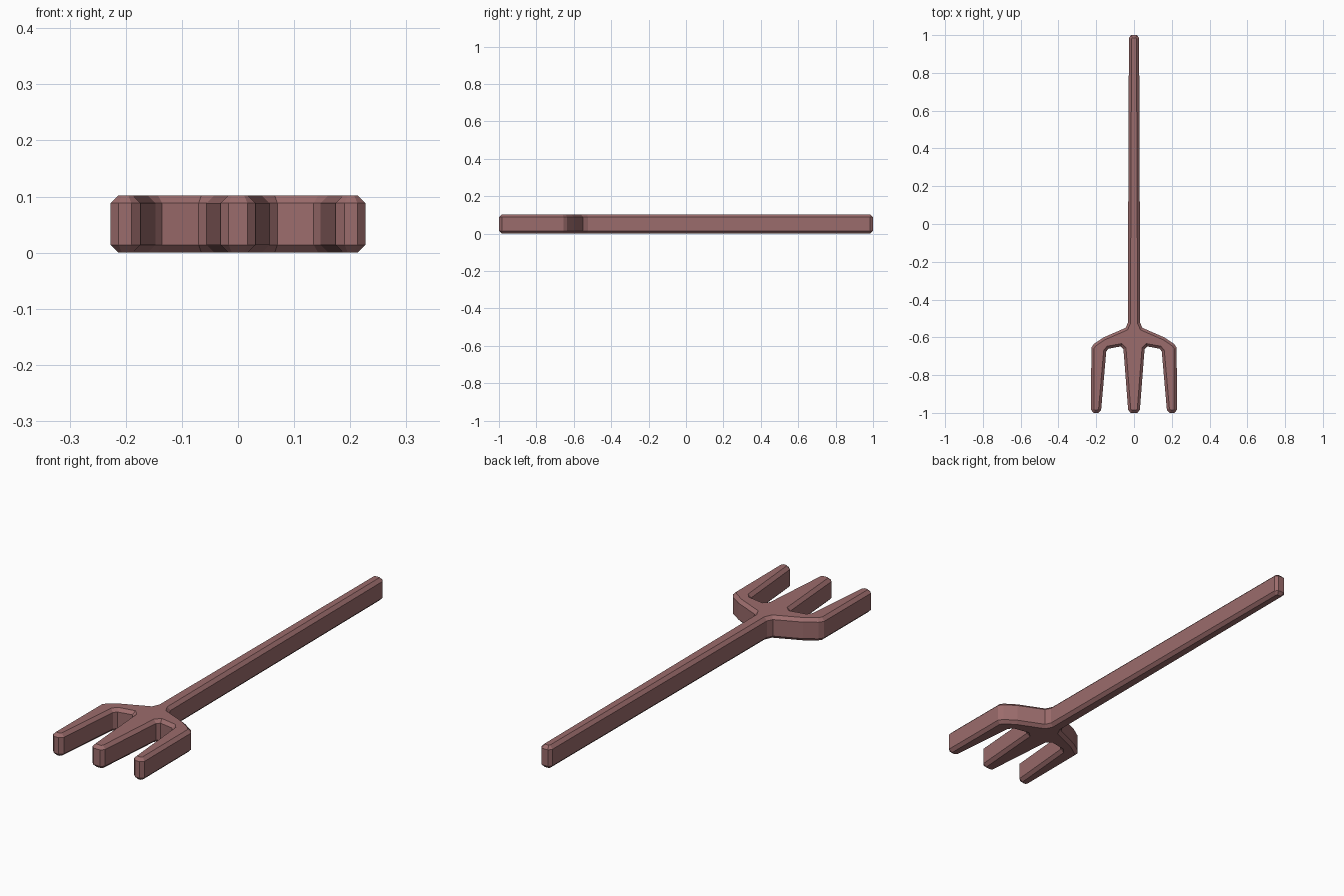
import bpy, bmesh

if "Cube" in bpy.data.objects:
    bpy.data.objects.remove(bpy.data.objects["Cube"])

HEIGHT, CHAMFER = 0.102, 0.014

# Right half of the plan outline: handle end, shoulder, outer tine, web, middle tine
half = [(0.016, 1.0), (0.027, 0.985), (0.033, -0.525), (0.045, -0.55),
        (0.16, -0.60), (0.212, -0.635), (0.226, -0.655),
        (0.227, -0.985), (0.213, -1.0), (0.19, -1.0), (0.174, -0.985),
        (0.147, -0.675), (0.135, -0.66), (0.07, -0.648), (0.056, -0.662),
        (0.031, -0.985), (0.017, -1.0)]
outline = half + [(-x, y) for x, y in reversed(half)]

# Extrude the outline into a slab
bm = bmesh.new()
base = bm.faces.new([bm.verts.new((x, y, 0)) for x, y in outline])
ext = bmesh.ops.extrude_face_region(bm, geom=[base], use_keep_orig=True)
top = [v for v in ext["geom"] if isinstance(v, bmesh.types.BMVert)]
bmesh.ops.translate(bm, verts=top, vec=(0, 0, HEIGHT))
bmesh.ops.recalc_face_normals(bm, faces=bm.faces)

# Chamfer the upper and lower rims
rims = [e for e in bm.edges if abs(e.verts[0].co.z - e.verts[1].co.z) < 1e-5]
bmesh.ops.bevel(bm, geom=rims, offset=CHAMFER, segments=1, profile=0.5,
                affect='EDGES', clamp_overlap=False)
bmesh.ops.recalc_face_normals(bm, faces=bm.faces)
bmesh.ops.triangulate(bm, faces=[f for f in bm.faces if len(f.verts) > 4])

mesh = bpy.data.meshes.new("fork")
bm.to_mesh(mesh)
bm.free()
fork = bpy.data.objects.new("fork", mesh)
bpy.context.collection.objects.link(fork)

# Dull red-brown colour
mat = bpy.data.materials.new("red_brown")
mat.diffuse_color = (0.33, 0.15, 0.15, 1)
mat.use_nodes = True
mat.node_tree.nodes["Principled BSDF"].inputs["Base Color"].default_value = mat.diffuse_color
mesh.materials.append(mat)
